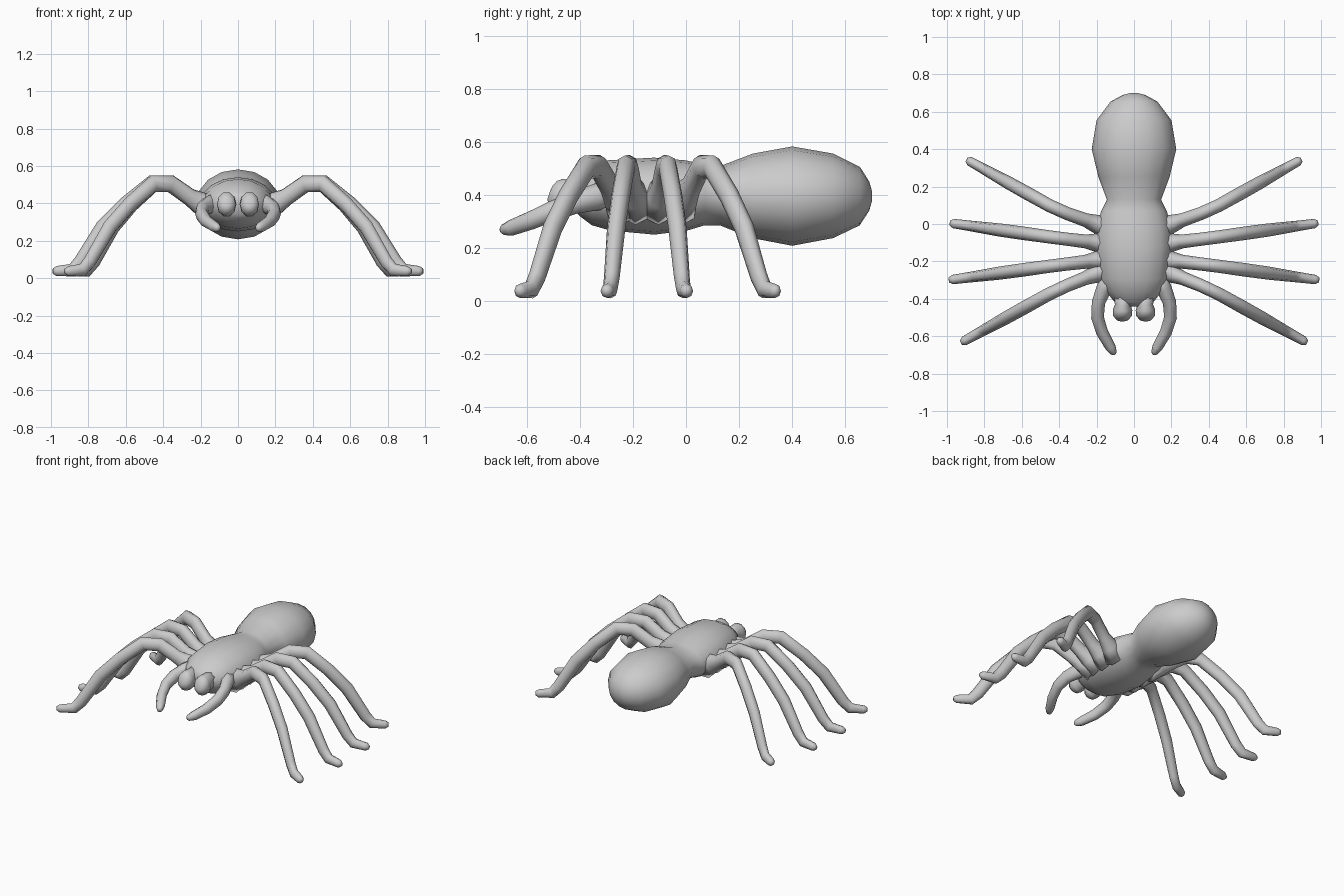
import bpy, bmesh, math
from mathutils import Vector


def loft(name, rings, n, mirror=False):
    """Smooth skin through rings given as (x, y, z, half_width, half_height)."""
    bm = bmesh.new()
    pts = [Vector(r[:3]) for r in rings]
    loops = []
    for i, r in enumerate(rings):
        t = Vector((0, 0, 0))
        if i > 0:
            t += (pts[i] - pts[i - 1]).normalized()
        if i < len(pts) - 1:
            t += (pts[i + 1] - pts[i]).normalized()
        t.normalize()
        side = t.cross(Vector((0, 0, 1))).normalized()
        up = side.cross(t)
        loop = []
        for k in range(n):
            a = 2 * math.pi * k / n
            loop.append(bm.verts.new(pts[i] + side * math.cos(a) * r[3] + up * math.sin(a) * r[4]))
        loops.append(loop)
    for a, b in zip(loops, loops[1:]):
        for k in range(n):
            bm.faces.new((a[k], a[(k + 1) % n], b[(k + 1) % n], b[k]))
    bm.faces.new(loops[0])
    bm.faces.new(loops[-1])
    bmesh.ops.recalc_face_normals(bm, faces=bm.faces)
    for f in bm.faces:
        f.smooth = True
    me = bpy.data.meshes.new(name)
    bm.to_mesh(me)
    bm.free()
    ob = bpy.data.objects.new(name, me)
    bpy.context.collection.objects.link(ob)
    if mirror:
        ob.modifiers.new("mirror", 'MIRROR').use_mirror_merge = False
    return ob


# Body: head, waist and abdomen as (y, half width, bottom, top)
body = [(-0.43, 0.06, 0.34, 0.43), (-0.41, 0.11, 0.32, 0.46), (-0.36, 0.15, 0.285, 0.495),
        (-0.29, 0.185, 0.265, 0.53), (-0.12, 0.205, 0.25, 0.54), (0.0, 0.195, 0.265, 0.53),
        (0.07, 0.175, 0.285, 0.515), (0.13, 0.145, 0.285, 0.51), (0.25, 0.19, 0.237, 0.555),
        (0.40, 0.226, 0.208, 0.582), (0.555, 0.2, 0.237, 0.555), (0.655, 0.125, 0.285, 0.505),
        (0.69, 0.06, 0.34, 0.45), (0.70, 0.02, 0.375, 0.415)]
loft("body", [(0, y, (b + t) / 2, w, (t - b) / 2) for y, w, b, t in body], 16)

# Legs: shared profile (x, z, half width, half height), bent at the knee
profile = [(0.13, 0.37, 0.07, 0.09), (0.20, 0.40, 0.05, 0.062), (0.26, 0.435, 0.037, 0.046),
           (0.36, 0.505, 0.035, 0.047), (0.46, 0.505, 0.035, 0.046), (0.60, 0.395, 0.036, 0.042),
           (0.72, 0.275, 0.035, 0.042), (0.84, 0.09, 0.03, 0.038), (0.885, 0.043, 0.028, 0.036),
           (0.97, 0.038, 0.025, 0.027), (0.99, 0.039, 0.013, 0.014)]
# hip y, knee y, foot y, foot x
legs = {"front_leg": (-0.265, -0.35, -0.635, 0.925),
        "front_middle_leg": (-0.195, -0.22, -0.30, 0.99),
        "rear_middle_leg": (-0.10, -0.075, 0.005, 0.985),
        "rear_leg": (0.0, 0.075, 0.345, 0.895)}
KNEE = 0.41
for name, (hip, knee, foot, reach) in legs.items():
    rings = []
    for x, z, w, h in profile:
        if x < KNEE:
            y = knee + (hip - knee) * (KNEE - x) / (KNEE - 0.2)
        else:
            f = (x - KNEE) / (0.99 - KNEE)
            y = knee + (foot - knee) * f
            x = KNEE + f * (reach - KNEE)
        rings.append((x, y, z, w, h))
    loft(name, rings, 8, True)

# Feelers beside the head
loft("feeler", [(0.12, -0.28, 0.40, 0.055, 0.06), (0.16, -0.345, 0.39, 0.042, 0.05),
                (0.19, -0.42, 0.37, 0.036, 0.042), (0.195, -0.50, 0.34, 0.034, 0.038),
                (0.17, -0.58, 0.305, 0.032, 0.035), (0.125, -0.66, 0.275, 0.028, 0.03),
                (0.108, -0.69, 0.268, 0.018, 0.02), (0.104, -0.698, 0.266, 0.008, 0.009)], 8, True)

# Jaws: two rounded lobes at the front
loft("jaw", [(0.06, -0.36, 0.40, 0.06, 0.06), (0.06, -0.43, 0.40, 0.042, 0.06),
             (0.061, -0.46, 0.395, 0.052, 0.068), (0.062, -0.49, 0.395, 0.05, 0.06),
             (0.062, -0.511, 0.398, 0.034, 0.038), (0.062, -0.517, 0.40, 0.014, 0.016)], 10, True)
